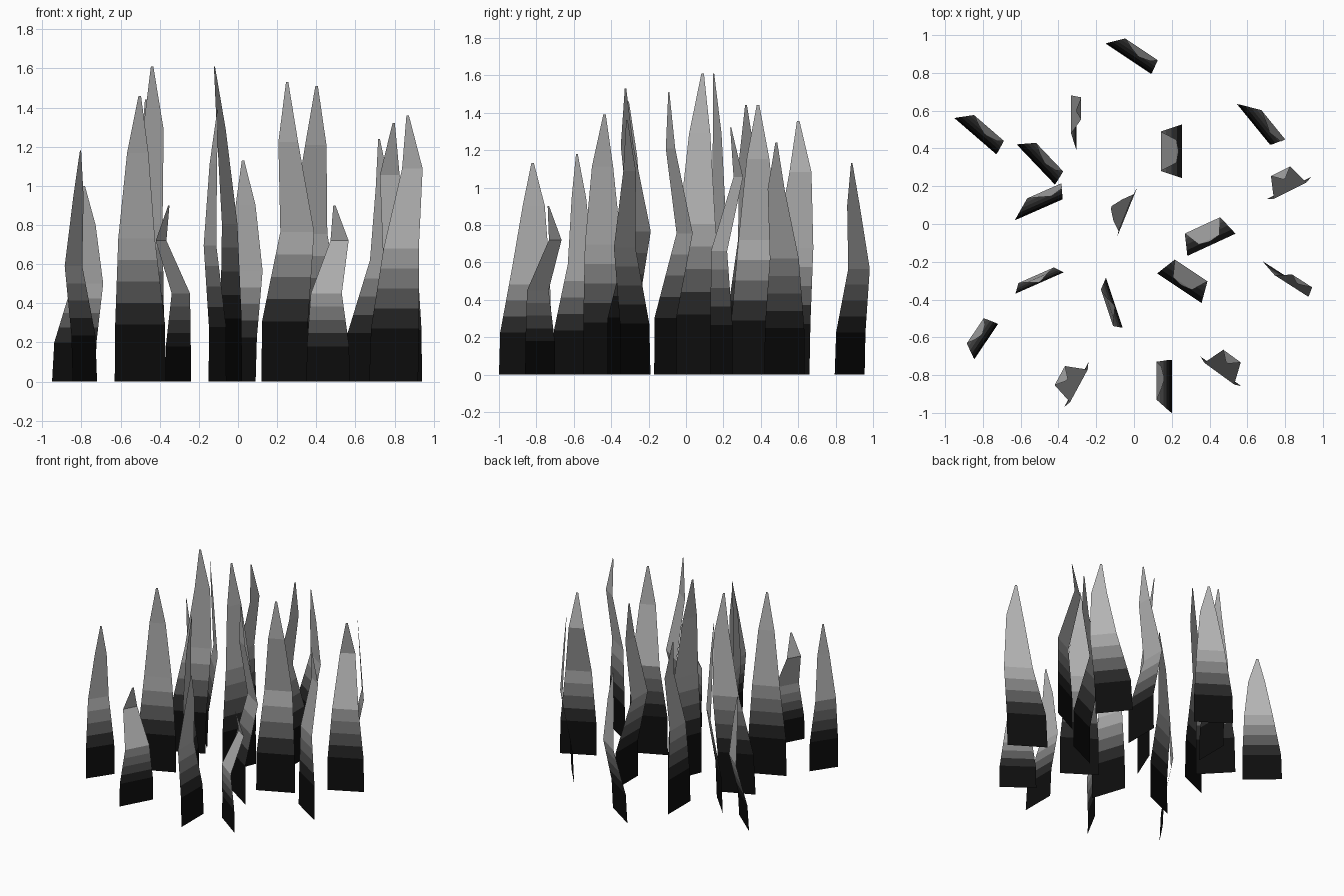
import bpy
from mathutils import Vector

if "Cube" in bpy.data.objects:
    bpy.data.objects.remove(bpy.data.objects["Cube"])

# Row heights, widths and sideways drift, as fractions
ROWS = [0, 0.2, 0.5, 0.8, 1]
WIDTHS = [1, 0.98, 0.72, 0.42, 0.05]
DRIFT = [0, 0.1, 0.75, 1.15, 1]
STEPS = 4

# Bend of each blade style: offset along its normal at every row
BENDS = {
    "early": [0, 0.01, 0.08, 0.055, 0.04],
    "zigzag": [0, 0, -0.028, 0.025, 0],
    "wide": [0, 0, 0.113, 0.03, 0.02],
    "late": [0, 0, -0.015, 0.1, 0.055],
    "gentle": [0, 0, 0.045, 0.03, 0.005],
    "leaning": [0, 0, 0.005, 0.05, 0.088],
}

# Base ends (x, y, x, y), height, sideways drift of the tip
BLADES = {
    "early": [(-.15, .955, .09, .795, 1.13, .04), (-.95, .56, -.73, .37, 1.0, .035),
              (-.62, .42, -.42, .21, 1.44, .03), (-.63, .02, -.38, .13, 1.61, .09),
              (.20, -1.0, .20, -.72, 1.13, .04), (-.845, -.715, -.72, -.53, 1.18, .02),
              (.545, .635, .72, .42, 1.24, .09)],
    "zigzag": [(-.305, .66, -.305, .38, 1.355, -.08), (.67, -.19, .92, -.35, 1.36, .085)],
    "wide": [(.255, .24, .255, .53, 1.44, 0), (.12, -.26, .36, -.42, 1.53, 0),
             (.28, -.17, .54, -.05, 1.51, 0)],
    "late": [(.70, .13, .94, .25, 1.32, 0), (.35, -.70, .57, -.86, .9, 0),
             (-.37, -.97, -.24, -.73, .9, 0)],
    "gentle": [(-.06, -.55, -.15, -.28, 1.39, -.02), (-.63, -.37, -.37, -.255, 1.46, 0)],
    "leaning": [(-.09, -.07, .02, .20, 1.61, -.01)],
}

# Dark root to light tip
SHADES = []
for i in range(9):
    g = 0.004 + 0.45 * (i / 8) ** 1.6
    m = bpy.data.materials.new(f"blade_shade_{i}")
    m.diffuse_color = (g, g, g, 1)
    m.use_nodes = True
    m.node_tree.nodes["Principled BSDF"].inputs["Base Color"].default_value = m.diffuse_color
    SHADES.append(m)


def blade(name, spec, bend):
    px, py, qx, qy, height, drift = spec
    p, q = Vector((px, py, 0)), Vector((qx, qy, 0))
    along = (q - p).normalized()
    normal = Vector((-along.y, along.x, 0))
    width, mid = (q - p).length, (p + q) / 2
    verts, faces, shade = [], [], []
    for k in range(4 * STEPS + 1):
        i = min(k // STEPS, 3)
        f = k / STEPS - i
        z, w, s, n = (a[i] + (a[i + 1] - a[i]) * f for a in (ROWS, WIDTHS, DRIFT, bend))
        c = mid + along * s * drift + normal * n + Vector((0, 0, z * height))
        verts += [c - along * w * width / 2, c + along * w * width / 2]
        if k:
            b = 2 * k
            faces.append((b - 2, b - 1, b + 1, b))
            shade.append(round(8 * min(1, max(0, (z - 0.22) / 0.33))))
    me = bpy.data.meshes.new(name)
    me.from_pydata(verts, [], faces)
    for m in SHADES:
        me.materials.append(m)
    for poly, idx in zip(me.polygons, shade):
        poly.material_index = idx
    bpy.context.collection.objects.link(bpy.data.objects.new(name, me))


# Grass patch
for style, specs in BLADES.items():
    for i, spec in enumerate(specs):
        blade(f"grass_blade_{style}_{i + 1}", spec, BENDS[style])
